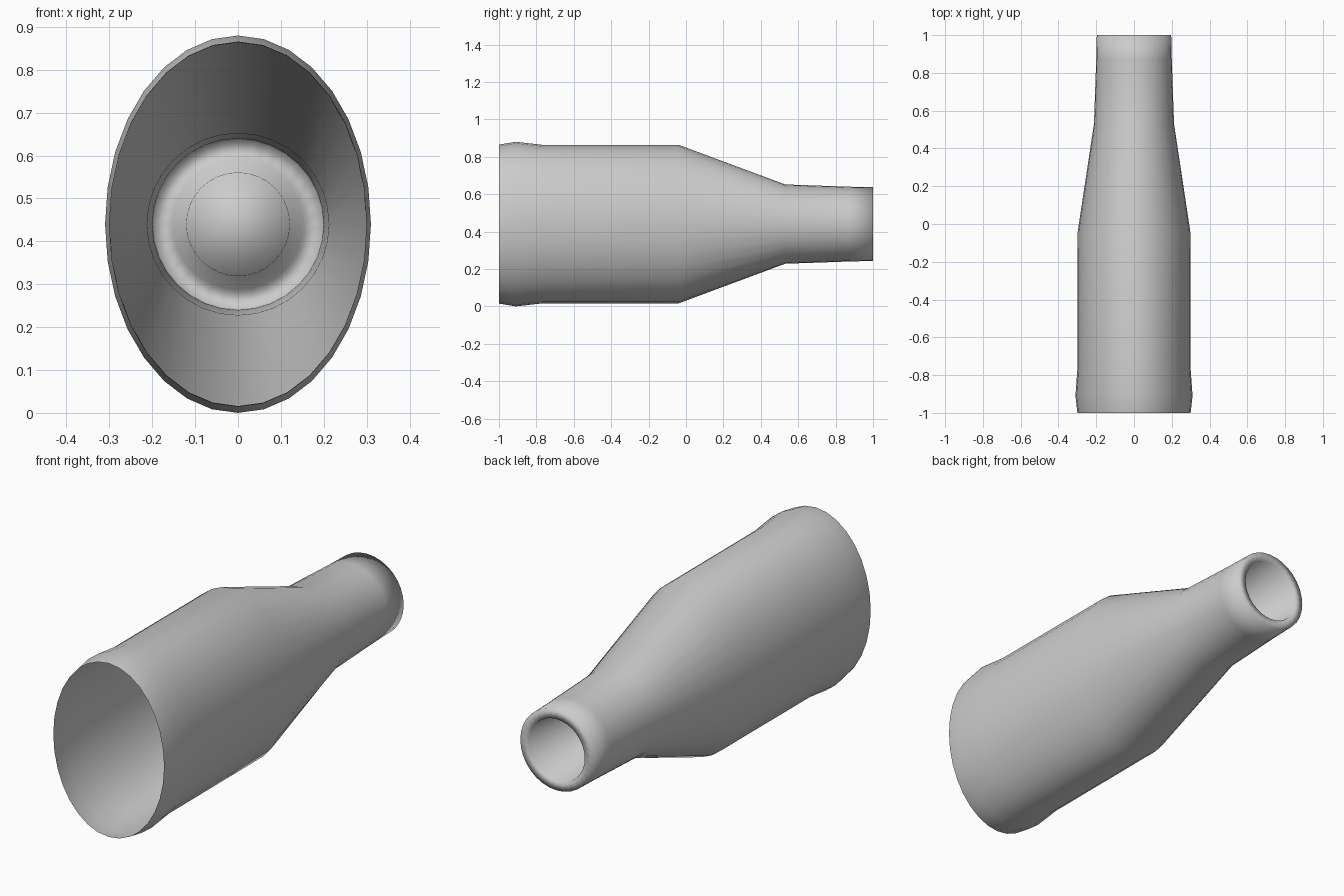
import bpy, bmesh
from math import sin, cos, pi

if "Cube" in bpy.data.objects:
    bpy.data.objects.remove(bpy.data.objects["Cube"])

SEGMENTS = 32
CENTRE_Z = 0.44

# cross-sections: (y, half width, half height)
SECTIONS = [
    (-1.00, 0.300, 0.425),   # open oval mouth
    (-0.91, 0.310, 0.440),   # raised band
    (-0.77, 0.300, 0.424),
    (-0.04, 0.298, 0.424),   # end of oval body
    (0.53, 0.212, 0.212),    # round neck
    (0.87, 0.200, 0.200),
    (1.00, 0.197, 0.197),    # rounded lip
    (1.00, 0.152, 0.152),    # edge of the hole
    (0.60, 0.121, 0.121),    # bottom of the tapered bore
]


def add_ring(bm, y, a, b):
    return [bm.verts.new((a * sin(2 * pi * i / SEGMENTS), y,
                          CENTRE_Z + b * cos(2 * pi * i / SEGMENTS)))
            for i in range(SEGMENTS)]


# single-walled shell, open at the front, with a closed bore at the back
bm = bmesh.new()
rings = [add_ring(bm, *s) for s in SECTIONS]
for r0, r1 in zip(rings, rings[1:]):
    for i in range(SEGMENTS):
        j = (i + 1) % SEGMENTS
        bm.faces.new((r0[i], r1[i], r1[j], r0[j]))
bm.faces.new(rings[-1])
bmesh.ops.recalc_face_normals(bm, faces=bm.faces[:])
# outer wall must face outwards
bm.normal_update()
wall = max(bm.faces, key=lambda f: f.calc_center_median().z)
if wall.normal.z < 0:
    bmesh.ops.reverse_faces(bm, faces=bm.faces[:])
for f in bm.faces:
    f.smooth = True

mesh = bpy.data.meshes.new("nozzle_shell")
bm.to_mesh(mesh)
bm.free()
bpy.context.collection.objects.link(bpy.data.objects.new("nozzle_shell", mesh))
